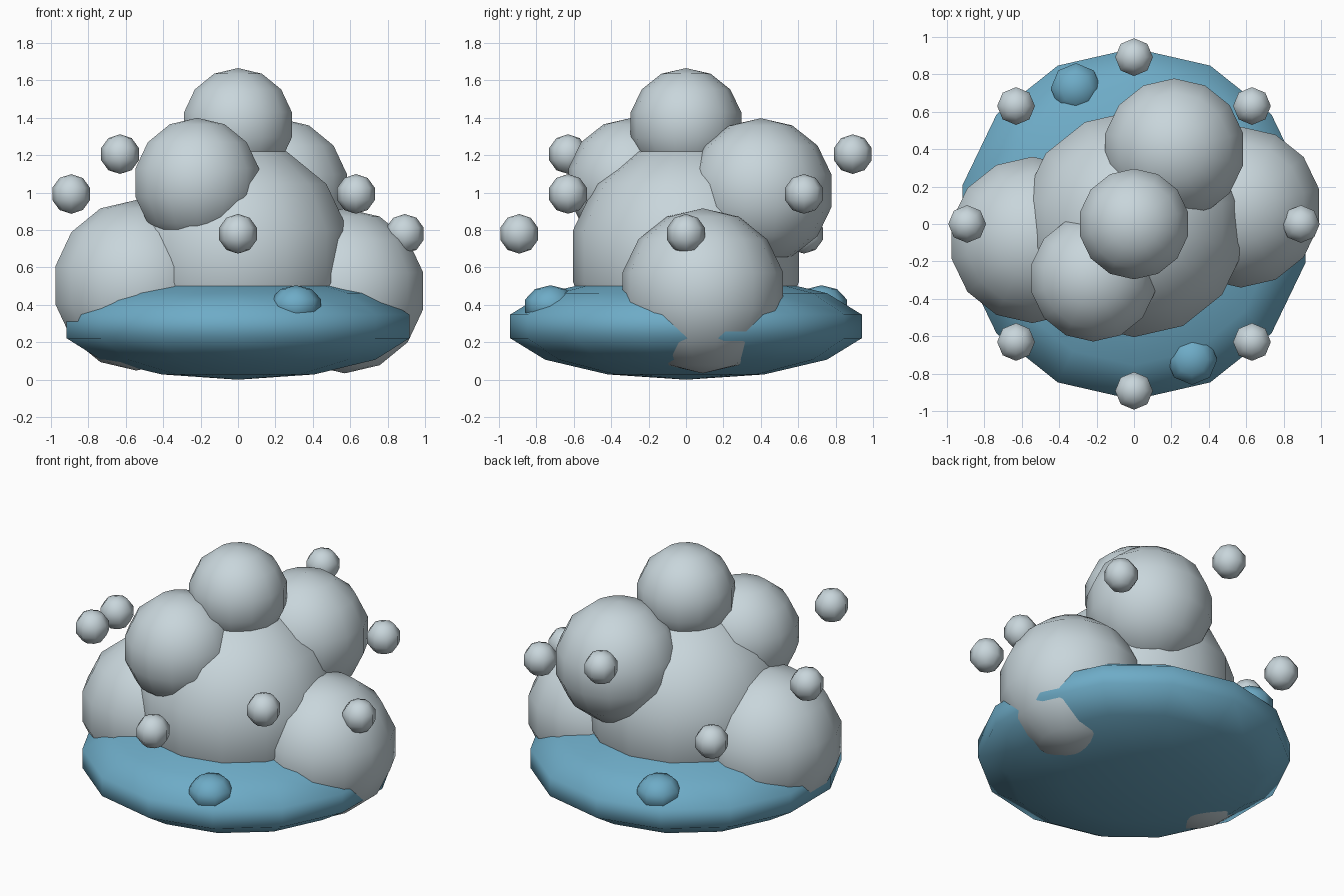
import bpy, bmesh, math
from mathutils import Matrix

if "Cube" in bpy.data.objects:
    bpy.data.objects.remove(bpy.data.objects["Cube"])


def material(name, rgb):
    m = bpy.data.materials.new(name)
    m.diffuse_color = (*rgb, 1.0)
    m.use_nodes = True
    m.node_tree.nodes["Principled BSDF"].inputs["Base Color"].default_value = m.diffuse_color
    return m


GREY = material("pale_foam_grey", (0.58, 0.67, 0.71))
BLUE = material("water_blue", (0.155, 0.41, 0.57))


def ball(name, centre, radii, mat, segments=14, rings=7):
    """Low-poly smooth-shaded ellipsoid with a vertex on the y axis."""
    bm = bmesh.new()
    bmesh.ops.create_uvsphere(bm, u_segments=segments, v_segments=rings, radius=1.0)
    bmesh.ops.transform(
        bm, verts=bm.verts,
        matrix=Matrix.Translation(centre) @ Matrix.Diagonal((*radii, 1.0)))
    for f in bm.faces:
        f.smooth = True
    mesh = bpy.data.meshes.new(name)
    bm.to_mesh(mesh)
    bm.free()
    mesh.materials.append(mat)
    obj = bpy.data.objects.new(name, mesh)
    bpy.context.collection.objects.link(obj)
    return obj


# Flattened water base
ball("water_base", (0, 0, 0.285), (0.964, 0.964, 0.285), BLUE)

# Two ripples on opposite sides of the base
for label, s in (("front", 1), ("back", -1)):
    ball(label + "_ripple", (0.31 * s, -0.725 * s, 0.395),
         (0.142, 0.142, 0.11), BLUE, 8, 5)

# Big foam puffs
puffs = {
    "core_puff": (0, 0, 0.66, 0.62),
    "left_puff": (-0.543, -0.085, 0.505, 0.456),
    "right_puff": (0.571, 0.09, 0.475, 0.441),
    "front_puff": (-0.218, -0.29, 1.053, 0.347),
    "back_puff": (0.215, 0.40, 1.01, 0.388),
    "top_puff": (0, 0, 1.363, 0.303),
}
for name, (x, y, z, r) in puffs.items():
    ball(name, (x, y, z), (r, r, r), GREY)

# Ring of floating droplets at three repeating heights
for i in range(8):
    a = i * math.pi / 4
    ball(f"droplet_{i + 1}",
         (0.892 * math.cos(a), 0.892 * math.sin(a), 0.78 + 0.213 * (i % 3)),
         (0.106, 0.106, 0.106), GREY, 8, 5)
